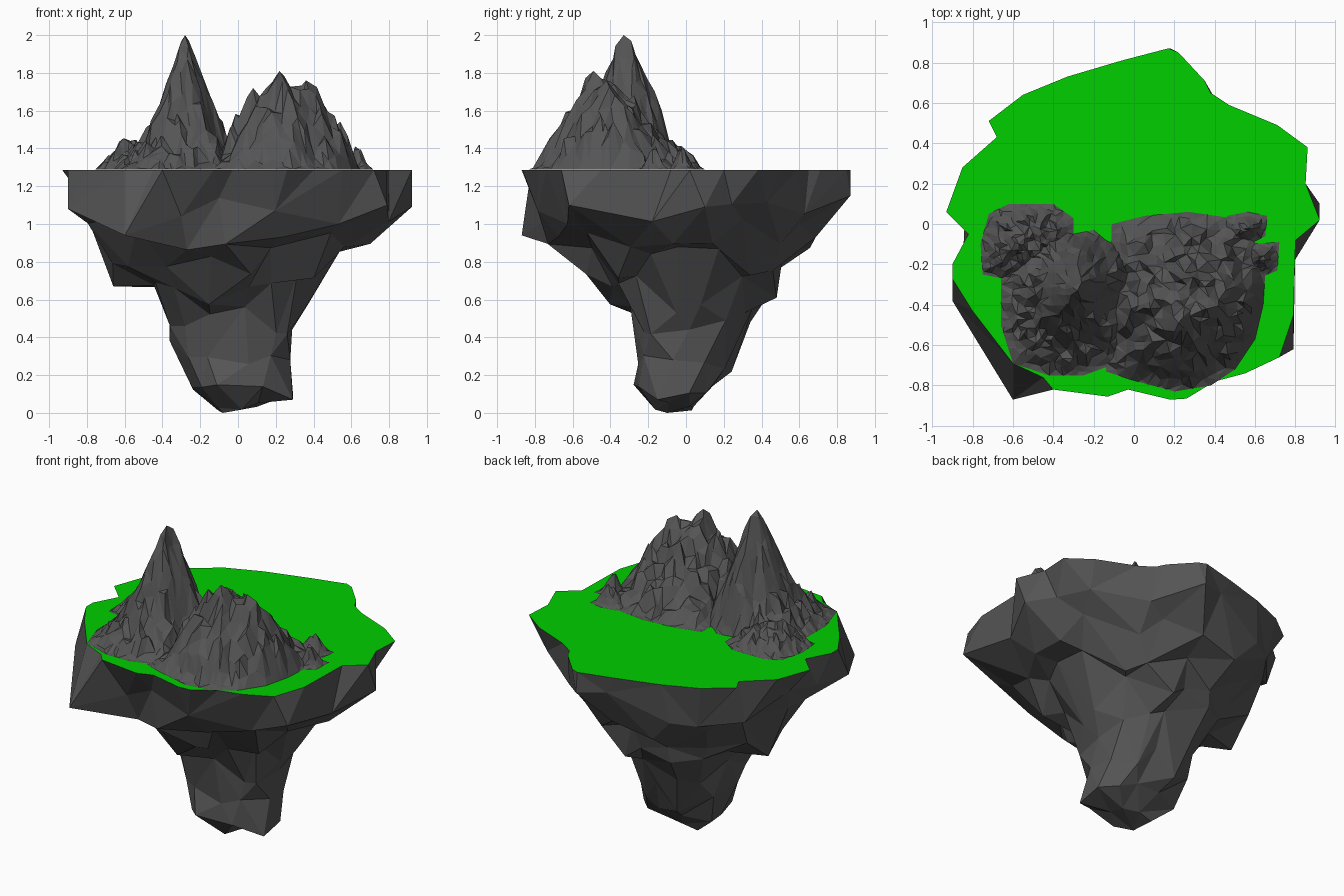
import bpy, math, random
from mathutils import Vector, noise
from mathutils.geometry import delaunay_2d_cdt

if "Cube" in bpy.data.objects:
    bpy.data.objects.remove(bpy.data.objects["Cube"])

random.seed(11)
TOP = 1.285


def material(name, rgb):
    m = bpy.data.materials.new(name)
    m.diffuse_color = (*rgb, 1)
    m.use_nodes = True
    m.node_tree.nodes["Principled BSDF"].inputs["Base Color"].default_value = m.diffuse_color
    return m


ROCK = material("dark_rock", (0.09, 0.09, 0.09))
GREEN = material("grass_green", (0.0, 0.62, 0.0))


def make(name, verts, faces, mat):
    me = bpy.data.meshes.new(name)
    me.from_pydata(verts, [], faces)
    me.materials.append(mat)
    ob = bpy.data.objects.new(name, me)
    bpy.context.collection.objects.link(ob)
    return ob


def lerp_table(table, t):
    for (a, u), (b, v) in zip(table, table[1:]):
        if t <= b:
            return u + (v - u) * (t - a) / (b - a)
    return table[-1][1]


# Grass plateau outline, counter-clockwise
rim = [(-.93, .06), (-.85, .28), (-.68, .43), (-.72, .51), (-.55, .64), (-.33, .73), (-.06, .81),
       (.17, .87), (.22, .85), (.35, .71), (.38, .65), (.47, .59), (.71, .49), (.86, .38),
       (.85, .2), (.92, .02), (.80, -.08), (.79, -.45), (.72, -.66), (.55, -.74), (.4, -.78),
       (.26, -.865), (.18, -.87), (-.03, -.82), (-.13, -.855), (-.4, -.82), (-.45, -.76),
       (-.6, -.69), (-.8, -.43), (-.9, -.27), (-.9, -.2), (-.82, -.05)][::-1]
make("grass_plateau", [(x, y, TOP) for x, y in rim], [list(range(len(rim)))], GREEN)

# Underside rock: rings of z, -x, +x, -y, +y extents and side count
levels = [(1.09, .89, .88, .82, .80, 19), (.94, .80, .70, .76, .70, 18),
          (.80, .71, .52, .56, .53, 17), (.65, .48, .37, .43, .47, 15),
          (.50, .36, .31, .31, .37, 13), (.30, .35, .28, .28, .28, 11),
          (.11, .26, .28, .29, .15, 10), (.02, .15, .12, .18, .04, 6)]
verts = [Vector((x, y, TOP)) for x, y in rim]
rings = [list(range(len(rim)))]
for k, (z, xm, xp, ym, yp, n) in enumerate(levels):
    ring = []
    for i in range(n):
        a = 2 * math.pi * (i + .5 * (k % 2) + random.uniform(-.3, .3)) / n
        c, s = math.cos(a), math.sin(a)
        j = random.uniform(.9, 1.06) if k else random.uniform(.9, 1.0)
        dz = random.uniform(-.09, .09) if z > .12 else random.uniform(-.01, .04)
        # raised corners lie further out, so the taper is kept
        j += dz * (.6 if .6 < z < 1 else .1)
        ring.append(len(verts))
        verts.append(Vector((c * j * (xp if c > 0 else xm), s * j * (yp if s > 0 else ym), z + dz)))
    rings.append(ring)

# Protruding corners of the underside
for spur in [(-.6, -.87, .94), (.79, -.62, 1.10), (-.66, .1, .67), (.34, -.05, .53),
             (.29, -.15, .07), (-.90, -.38, 1.08), (.92, .1, 1.09), (.18, .87, 1.15), (.1, .48, .61)]:
    p = Vector(spur)
    verts[min(range(len(rim), len(verts)), key=lambda i: (verts[i] - p).length)] = p


def zip_rings(a, b):
    ang = lambda i: math.atan2(verts[i].y, verts[i].x)
    a, b = sorted(a, key=ang), sorted(b, key=ang)
    na, nb, i, j, out = len(a), len(b), 0, 0, []
    turn = lambda r, k: ang(r[k % len(r)]) + 2 * math.pi * (k // len(r))
    while i < na or j < nb:
        if j >= nb or (i < na and turn(a, i + 1) < turn(b, j + 1)):
            out.append((a[i % na], b[j % nb], a[(i + 1) % na]))
            i += 1
        else:
            out.append((a[i % na], b[j % nb], b[(j + 1) % nb]))
            j += 1
    return out


faces = [f for a, b in zip(rings, rings[1:]) for f in zip_rings(a, b)]
tip = len(verts)
verts.append(Vector((-.08, -.1, 0)))
last = sorted(rings[-1], key=lambda i: math.atan2(verts[i].y, verts[i].x))
faces += [(last[i], tip, last[(i + 1) % len(last)]) for i in range(len(last))]
make("rock_underside", verts, faces, ROCK)


def reach(c, d, outline):
    """Distance from c along direction d to the outline."""
    best = 1e-4
    for p, q in zip(outline, outline[1:] + outline[:1]):
        p, e = Vector(p) - c, Vector(q) - Vector(p)
        den = d.cross(e)
        if abs(den) > 1e-9:
            r, u = p.cross(e) / den, p.cross(d) / den
            if r > 0 and -1e-6 <= u <= 1 + 1e-6:
                best = max(best, r)
    return best


def mountain(name, outline, apex, profile, step, rough, extra=()):
    c, height = Vector(apex[:2]), apex[2] - TOP
    border = []
    for p, q in zip(outline, outline[1:] + outline[:1]):
        p, q = Vector(p), Vector(q)
        n = max(1, round((q - p).length / step))
        border += [p.lerp(q, i / n) for i in range(n)]
    peaks = [c] + [Vector(e[:2]) for e in extra]
    pts = border + peaks
    xs, ys = [p.x for p in border], [p.y for p in border]
    y = min(ys) + step / 2
    while y < max(ys):
        x = min(xs) + step / 2
        while x < max(xs):
            p = Vector((x + random.uniform(-.42, .42) * step, y + random.uniform(-.42, .42) * step))
            if min((p - q).length for q in border + peaks) > step * .45:
                pts.append(p)
            x += step
        y += step
    co, _, tris, *_ = delaunay_2d_cdt(pts, [], [list(range(len(border)))], 1, 1e-5)
    out = []
    for p in co:
        d = p - c
        t = min(1, d.length / reach(c, d.normalized(), outline)) if d.length > 1e-5 else 0
        edge = min((p - q).length for q in border)
        z = height * lerp_table(profile, t)
        for ex, ey, ez, er in extra:
            z = max(z, (ez - TOP) * (1 - (p - Vector((ex, ey))).length / er))
        if min((p - q).length for q in peaks) > 1e-4:
            ridge = noise.noise(Vector((p.x * 9, p.y * 9, 3)))
            z += rough * (random.uniform(-1, 1) + .8 * ridge) * min(1, edge / .1)
        z *= min(1, edge / .06)
        out.append((p.x, p.y, TOP + max(z, .004)))
    make(name, out, tris, ROCK)


STEEP = [(0, 1), (.06, .95), (.2, .76), (.35, .5), (.55, .25), (.8, .09), (1, 0)]
BROAD = [(0, 1), (.2, .8), (.5, .46), (.75, .2), (1, 0)]
HILL = [(0, 1), (.4, .7), (.8, .33), (1, 0)]

# Tall left peak
mountain("tall_peak", [(-.66, -.28), (-.66, -.5), (-.6, -.69), (-.42, -.75), (-.25, -.75),
         (-.14, -.71), (-.05, -.73), (-.02, -.5), (0, -.25), (-.1, -.1), (-.14, -.08), (-.2, -.03),
         (-.3, -.05), (-.45, 0), (-.6, -.1)], (-.28, -.33, 2.0), STEEP, .037, .04,
         [(-.08, -.22, 1.59, .2), (-.26, -.29, 1.97, .24), (-.31, -.35, 1.93, .2),
          (-.28, -.2, 1.76, .19)])
# Broad right mountain
mountain("broad_mountain", [(-.14, -.73), (-.02, -.77), (.2, -.83), (.38, -.8), (.5, -.72),
         (.6, -.57), (.64, -.4), (.65, -.25), (.6, -.1), (.55, .02), (.27, .06), (.05, .04),
         (-.11, 0), (-.12, -.3)], (.22, -.49, 1.81), BROAD, .044, .05,
         [(.36, -.42, 1.76, .34), (.08, -.42, 1.72, .24), (.26, -.3, 1.66, .32)])
# Low foothills
mountain("left_foothill", [(-.76, -.1), (-.72, .05), (-.62, .1), (-.4, .1), (-.3, .03), (-.3, -.1),
         (-.4, -.25), (-.6, -.28), (-.75, -.25)], (-.57, -.1, 1.44), HILL, .028, .03)
mountain("right_foothill_back", [(.45, -.1), (.46, .04), (.56, .06), (.66, .04), (.65, -.06),
         (.57, -.1)], (.57, -.02, 1.41), HILL, .022, .02)
mountain("right_foothill_side", [(.57, -.1), (.72, -.09), (.71, -.23), (.64, -.26), (.56, -.2)],
         (.62, -.16, 1.42), HILL, .022, .02)
